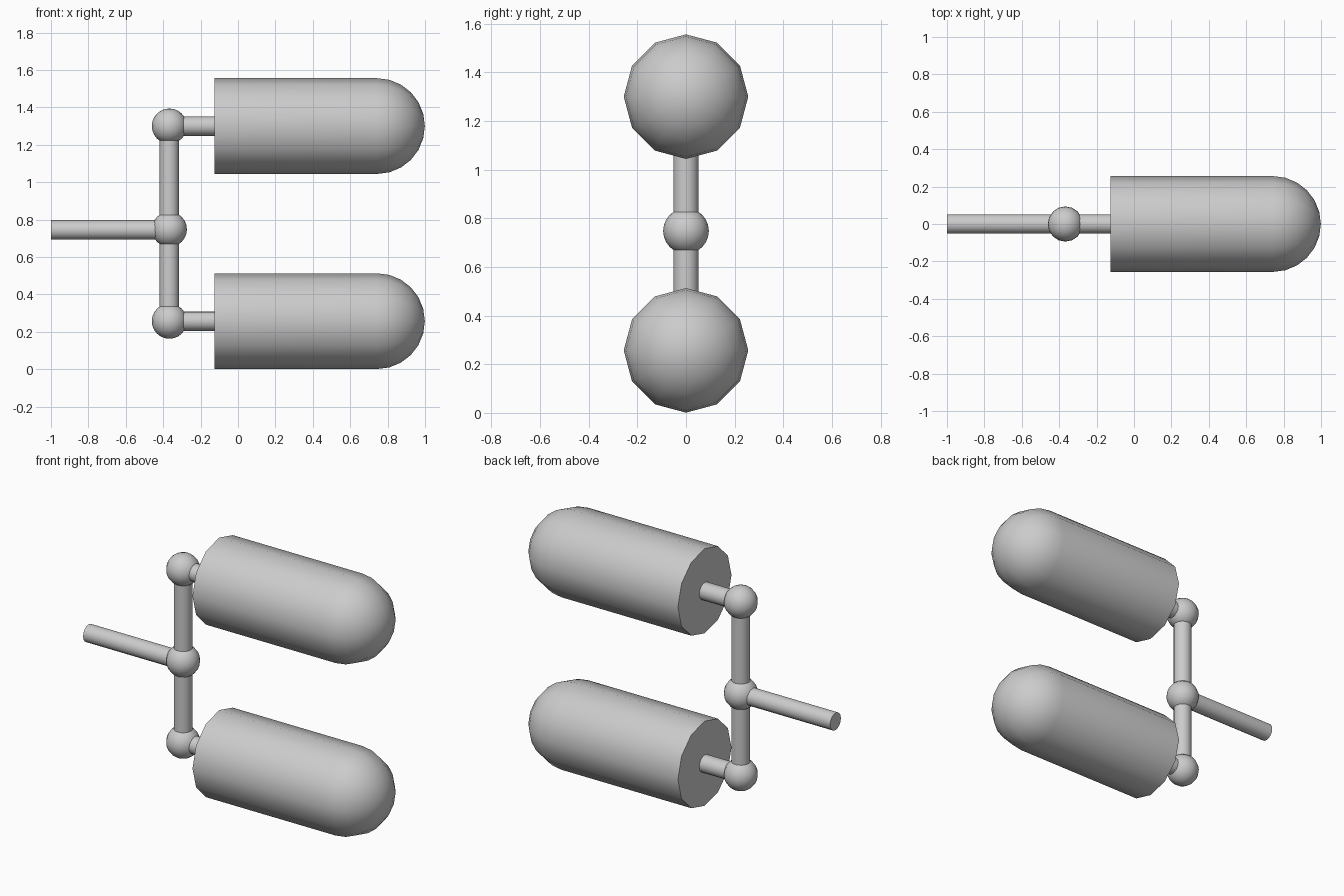
import bpy, bmesh
from math import sin, cos, pi, radians
from mathutils import Vector

if "Cube" in bpy.data.objects:
    bpy.data.objects.remove(bpy.data.objects["Cube"])

JOINT_X = -0.367
LOW, MID, HIGH = 0.257, 0.748, 1.30


def smooth(obj):
    bpy.ops.object.select_all(action='DESELECT')
    obj.select_set(True)
    bpy.context.view_layer.objects.active = obj
    bpy.ops.object.shade_smooth_by_angle(angle=radians(40))


def pipe(name, start, end, radius=0.052):
    a, b = Vector(start), Vector(end)
    bpy.ops.mesh.primitive_cylinder_add(
        vertices=16, radius=radius, depth=(b - a).length, location=(a + b) / 2,
        rotation=(b - a).to_track_quat('Z', 'Y').to_euler())
    obj = bpy.context.object
    obj.name = name
    smooth(obj)


def joint(name, z):
    bpy.ops.mesh.primitive_uv_sphere_add(
        segments=16, ring_count=12, radius=0.094, location=(JOINT_X, 0, z))
    obj = bpy.context.object
    obj.name = name
    smooth(obj)


def tank(name, z, r=0.256, x0=-0.125, x1=0.743, sides=12, rings=6):
    # Profile of (x, radius): flat back, straight wall, round nose
    profile = [(x0, r)] + [(x1 + r * sin(pi / 2 * i / rings), r * cos(pi / 2 * i / rings))
                           for i in range(rings)]
    bm = bmesh.new()
    loops = [[bm.verts.new((x, q * cos(2 * pi * k / sides), q * sin(2 * pi * k / sides)))
              for k in range(sides)] for x, q in profile]
    bm.faces.new(loops[0])
    for a, b in zip(loops, loops[1:]):
        for k in range(sides):
            n = (k + 1) % sides
            bm.faces.new((a[k], a[n], b[n], b[k]))
    tip = bm.verts.new((x1 + r, 0, 0))
    for k in range(sides):
        bm.faces.new((loops[-1][k], loops[-1][(k + 1) % sides], tip))
    bmesh.ops.recalc_face_normals(bm, faces=bm.faces)
    mesh = bpy.data.meshes.new(name)
    bm.to_mesh(mesh)
    bm.free()
    obj = bpy.data.objects.new(name, mesh)
    obj.location.z = z
    bpy.context.collection.objects.link(obj)
    smooth(obj)


# Round-nosed tanks with their connecting pipes and ball joints
for side, z in (("lower", LOW), ("upper", HIGH)):
    tank(side + "_tank", z)
    pipe(side + "_tank_pipe", (JOINT_X, 0, z), (-0.10, 0, z))
    pipe(side + "_riser_pipe", (JOINT_X, 0, MID), (JOINT_X, 0, z))
    joint(side + "_ball_joint", z)

# Central joint and inlet pipe
joint("middle_ball_joint", MID)
pipe("inlet_pipe", (-1, 0, 0.745), (JOINT_X, 0, 0.745))
